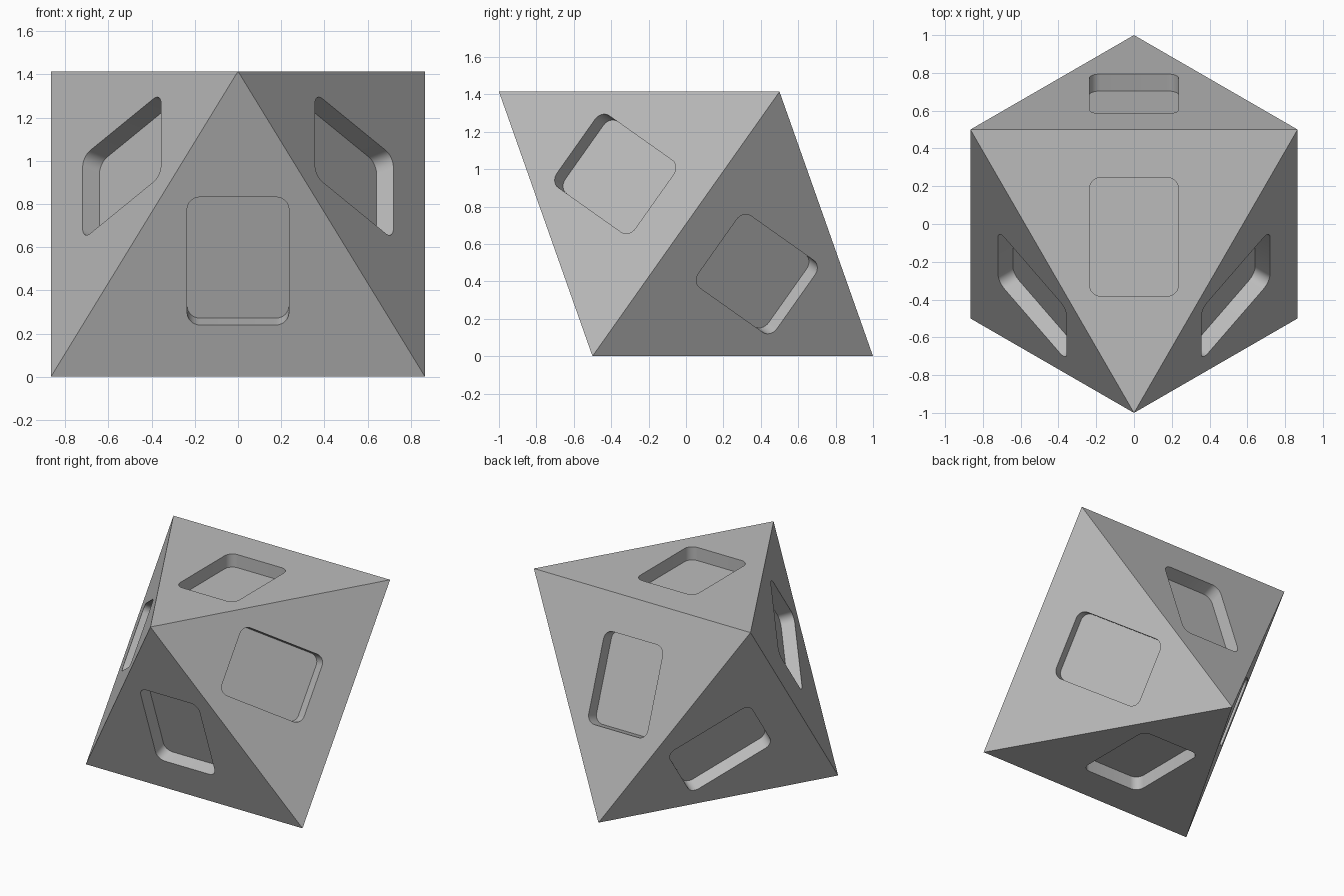
import bpy, bmesh, math
from mathutils import Matrix, Vector

cube = bpy.data.objects.get("Cube")
if cube:
    bpy.data.objects.remove(cube, do_unlink=True)

HEIGHT = math.sqrt(2)
WIDTH, LENGTH, RADIUS, DEPTH = 0.471, 0.628, 0.06, 0.095
SHIFT = 0.068          # pocket offset from face centre towards the pole
CORNER_STEPS = 8

grey = bpy.data.materials.new("plain grey")
grey.use_nodes = True
grey.diffuse_color = (0.5, 0.5, 0.5, 1)
grey.node_tree.nodes["Principled BSDF"].inputs["Base Color"].default_value = (0.5, 0.5, 0.5, 1)


def make_object(name, bm):
    bmesh.ops.recalc_face_normals(bm, faces=bm.faces)
    mesh = bpy.data.meshes.new(name)
    bm.to_mesh(mesh)
    bm.free()
    mesh.materials.append(grey)
    obj = bpy.data.objects.new(name, mesh)
    bpy.context.collection.objects.link(obj)
    return obj


def ring(start, z):
    return [Vector((math.cos(a), math.sin(a), z))
            for a in (math.radians(start + 120 * i) for i in range(3))]


def rounded_rectangle():
    points = []
    for quarter, (sx, sy) in enumerate([(1, 1), (-1, 1), (-1, -1), (1, -1)]):
        for i in range(CORNER_STEPS + 1):
            a = math.pi / 2 * (quarter + i / CORNER_STEPS)
            points.append((sx * (WIDTH / 2 - RADIUS) + RADIUS * math.cos(a),
                           sy * (LENGTH / 2 - RADIUS) + RADIUS * math.sin(a)))
    return points


# Octahedron resting on one face
top, bottom = ring(-90, HEIGHT), ring(90, 0)
bm = bmesh.new()
for a, b in ((top, bottom), (bottom, top)):
    bm_verts = None
verts = {tuple(p): bm.verts.new(p) for p in top + bottom}
T, B = [verts[tuple(p)] for p in top], [verts[tuple(p)] for p in bottom]
bm.faces.new(T)
bm.faces.new(B)
for i in range(3):
    # the vertex opposite T[i] is B[i]; each side face avoids opposite pairs
    j, k = (i + 1) % 3, (i + 2) % 3
    bm.faces.new((T[i], T[j], B[k]))
    bm.faces.new((B[i], B[j], T[k]))
bmesh.ops.recalc_face_normals(bm, faces=bm.faces)

# Every pocket points along its face towards one of two opposite poles
poles = (T[0], B[0])
cut = bmesh.new()
for face in bm.faces:
    pole = next(v for v in face.verts if v in poles)
    centre = face.calc_center_median()
    n = face.normal.copy()
    along = (pole.co - centre).normalized()
    across = along.cross(n)
    origin = centre + along * SHIFT
    loops = [[cut.verts.new(origin + across * x + along * y + n * h)
              for x, y in rounded_rectangle()] for h in (-DEPTH, DEPTH)]
    low, high = loops
    cut.faces.new(low)
    cut.faces.new(high)
    for i in range(len(low)):
        j = (i + 1) % len(low)
        cut.faces.new((low[i], low[j], high[j], high[i]))

body = make_object("octahedron_body", bm)
cutter = make_object("pocket_cutter", cut)
cutter.hide_render = True

# Cut the pockets
mod = body.modifiers.new("pockets", "BOOLEAN")
mod.operation = "DIFFERENCE"
mod.solver = "EXACT"
mod.object = cutter
bpy.ops.object.select_all(action="DESELECT")
body.select_set(True)
bpy.context.view_layer.objects.active = body
bpy.ops.object.modifier_apply(modifier=mod.name)
bpy.data.objects.remove(cutter, do_unlink=True)
bpy.ops.object.shade_smooth_by_angle(angle=math.radians(30))
